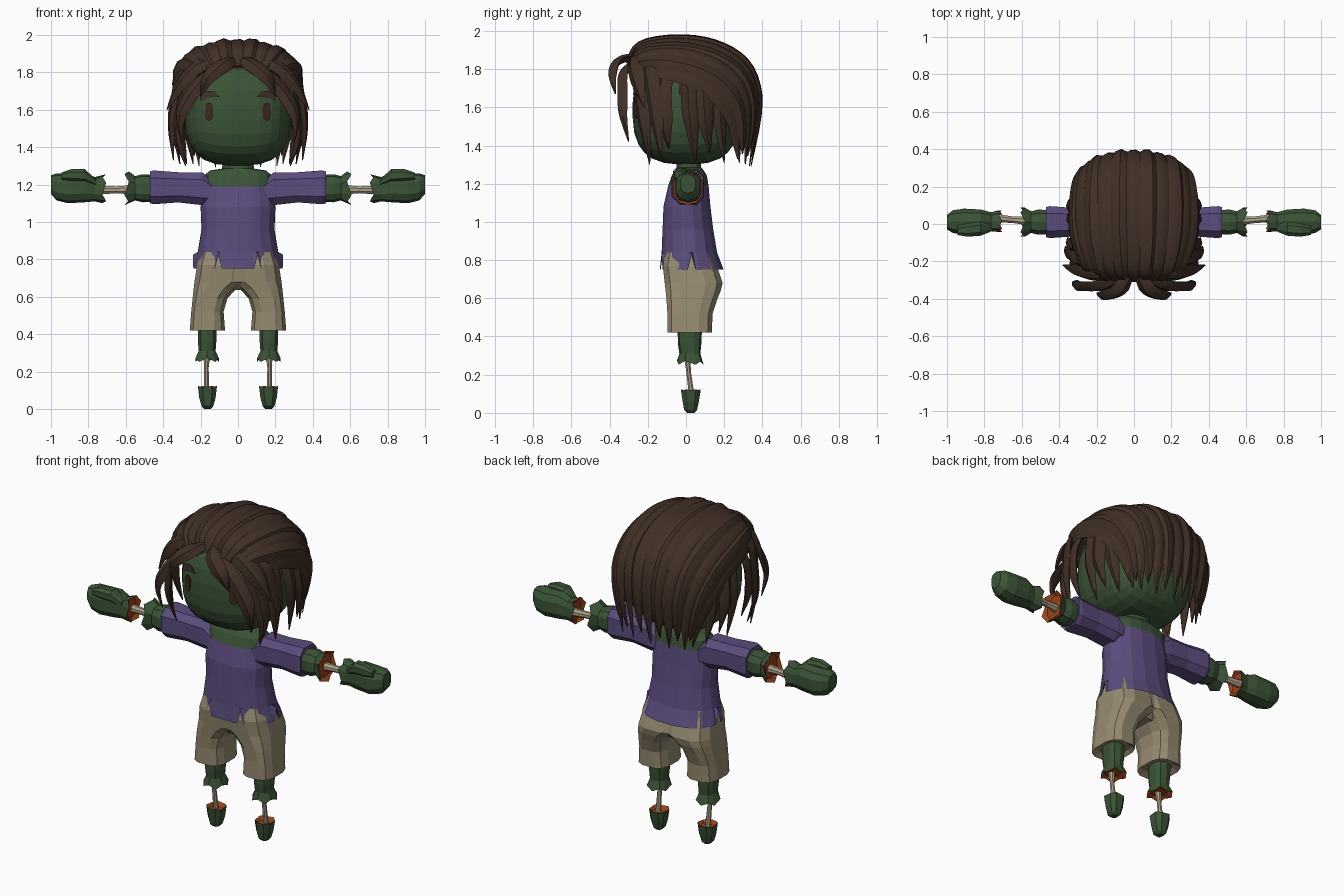
import bpy, bmesh, math
from mathutils import Vector


def material(name, rgb):
    m = bpy.data.materials.new(name)
    m.diffuse_color = (*rgb, 1)
    return m


SKIN = material("green skin", (0.043, 0.088, 0.037))
SHIRT = material("purple cloth", (0.105, 0.072, 0.205))
SHORTS = material("tan cloth", (0.31, 0.26, 0.165))
HAIR = material("brown hair", (0.052, 0.029, 0.019))
FLESH = material("raw flesh", (0.32, 0.055, 0.01))
BONE = material("bone", (0.42, 0.36, 0.25))
EYE = material("eye brown", (0.05, 0.022, 0.013))


def finish(name, bm, mats, mirror=False, smooth=False):
    bmesh.ops.recalc_face_normals(bm, faces=bm.faces)
    me = bpy.data.meshes.new(name)
    bm.to_mesh(me)
    bm.free()
    ob = bpy.data.objects.new(name, me)
    bpy.context.collection.objects.link(ob)
    for m in mats:
        me.materials.append(m)
    if mirror:
        ob.modifiers.new("mirror", 'MIRROR')
    if smooth:
        bpy.ops.object.select_all(action='DESELECT')
        ob.select_set(True)
        bpy.context.view_layer.objects.active = ob
        bpy.ops.object.shade_smooth_by_angle(angle=math.radians(35))
    return ob


def skin_rings(bm, rings, slots=None, caps=(True, True)):
    n = len(rings[0])
    vs = [[bm.verts.new(p) for p in r] for r in rings]
    for k in range(len(vs) - 1):
        for i in range(n):
            j = (i + 1) % n
            f = bm.faces.new((vs[k][i], vs[k][j], vs[k + 1][j], vs[k + 1][i]))
            f.material_index = slots[k + 1] if slots else 0
    for end, on in ((0, caps[0]), (-1, caps[1])):
        if on:
            bm.faces.new(vs[end]).material_index = slots[end] if slots else 0


def loft(name, axis, rows, mats, n=10, p=2.6, mirror=True, caps=(True, True),
         angles=None, notches=()):
    """rows: (position, a0, a1, b0, b1, material slot, jag) along the axis"""
    angles = angles or [2 * math.pi * (i + 0.5) / n for i in range(n)]
    rings, slots = [], []
    for k, row in enumerate(rows):
        t, a0, a1, b0, b1, slot, jag = (list(row) + [0, 0])[:7]
        ring = []
        for i, w in enumerate(angles):
            c, s = math.cos(w), math.sin(w)
            a = (a0 + a1) / 2 + (a1 - a0) / 2 * math.copysign(abs(c) ** (2 / p), c)
            b = (b0 + b1) / 2 + (b1 - b0) / 2 * math.copysign(abs(s) ** (2 / p), s)
            h = t + (jag if i % 2 else -jag)
            if k == 0 and i in notches:
                h += 0.075
            ring.append((h, a, b) if axis == 'x' else (a, b, h))
        rings.append(ring)
        slots.append(slot)
    bm = bmesh.new()
    skin_rings(bm, rings, slots, caps)
    return finish(name, bm, mats, mirror)


# Head: rounded box from a projected cube grid
HC, HR, HP = Vector((0, 0, 1.585)), Vector((0.285, 0.28, 0.285)), 2.8
bm = bmesh.new()
bmesh.ops.create_cube(bm, size=2)
bmesh.ops.subdivide_edges(bm, edges=bm.edges[:], cuts=6, use_grid_fill=True)
for v in bm.verts:
    k = sum(abs(c) ** HP for c in v.co) ** (-1 / HP)
    v.co = HC + Vector([v.co[i] * k * HR[i] for i in range(3)])
finish("head", bm, [SKIN])


def face_y(x, z):
    q = 1 - abs(x / HR.x) ** HP - abs((z - HC.z) / HR.z) ** HP
    return -HR.y * max(q, 0.01) ** (1 / HP)


def face_plate(name, outline, mat):
    bm = bmesh.new()
    skin_rings(bm, [[(x, face_y(x, z) + d, z) for x, z in outline] for d in (0.002, -0.007)])
    finish(name, bm, [mat], True)


# Eyes and eyebrows
capsule = [(0.155 + 0.02 * math.cos(a), 1.59 + (0.028 if math.sin(a) > 0 else -0.028)
            + 0.019 * math.sin(a)) for a in [math.pi * (i + 0.5) / 6 for i in range(12)]]
face_plate("eyes", capsule, EYE)
face_plate("eyebrows", [(0.10, 1.668), (0.135, 1.672), (0.20, 1.65), (0.205, 1.68),
                        (0.165, 1.70), (0.125, 1.698)], HAIR)

# Shirt body with slits in the hem, ending in a skin-coloured neckline
angles, notches = [], []
slits = [0, math.pi, math.radians(247), math.radians(293), math.radians(67), math.radians(113)]
slits = slits[:4]
regular = [2 * math.pi * (i + 0.5) / 16 for i in range(16)]
regular = [a for a in regular if all(abs(a - s) > 0.15 for s in slits)]
marks = [(a, False) for a in regular]
for s in slits:
    marks += [(s - 0.09, False), (s, True), (s + 0.09, False)]
marks.sort()
angles = [m[0] for m in marks]
notches = [i for i, m in enumerate(marks) if m[1]]
loft("shirt", 'z', [
    (0.75, -0.24, 0.24, -0.14, 0.20), (0.84, -0.215, 0.215, -0.13, 0.165),
    (0.96, -0.195, 0.195, -0.125, 0.145), (1.08, -0.20, 0.20, -0.12, 0.13),
    (1.19, -0.185, 0.185, -0.095, 0.12), (1.245, -0.185, 0.185, -0.075, 0.11, 1),
    (1.275, -0.15, 0.15, -0.055, 0.09, 1), (1.285, -0.085, 0.085, -0.05, 0.08, 1),
    (1.35, -0.08, 0.08, -0.05, 0.08, 1)],
    [SHIRT, SKIN], p=2.3, mirror=False, caps=(False, True), angles=angles, notches=notches)

# Sleeves
loft("sleeves", 'x', [
    (0.12, -0.07, 0.09, 1.10, 1.20), (0.19, -0.07, 0.095, 1.085, 1.27),
    (0.32, -0.07, 0.09, 1.10, 1.27), (0.45, -0.08, 0.10, 1.09, 1.28),
    (0.47, -0.075, 0.095, 1.095, 1.275), (0.465, -0.06, 0.08, 1.11, 1.26)],
    [SHIRT], n=8, p=3)

# Forearm stumps with torn ends
loft("forearm_stumps", 'x', [
    (0.44, -0.055, 0.075, 1.11, 1.25), (0.51, -0.06, 0.08, 1.105, 1.255),
    (0.55, -0.05, 0.07, 1.115, 1.245), (0.595, -0.07, 0.09, 1.09, 1.27, 0, 0.012),
    (0.58, -0.05, 0.07, 1.11, 1.25, 1)], [SKIN, FLESH])
loft("arm_bones", 'x', [
    (0.57, -0.008, 0.042, 1.145, 1.198), (0.65, 0.004, 0.042, 1.152, 1.192),
    (0.74, 0.008, 0.056, 1.145, 1.196)], [BONE], n=8, p=2)

# Hands and thumbs
loft("hands", 'x', [
    (0.73, -0.03, 0.06, 1.12, 1.24, 1), (0.715, -0.045, 0.075, 1.10, 1.255, 1, 0.01),
    (0.765, -0.04, 0.065, 1.11, 1.24), (0.82, -0.055, 0.08, 1.105, 1.265),
    (0.91, -0.06, 0.085, 1.10, 1.26), (0.97, -0.05, 0.075, 1.115, 1.26),
    (1.0, -0.03, 0.05, 1.15, 1.25)], [SKIN, FLESH])
loft("thumbs", 'x', [
    (0.76, -0.04, 0.01, 1.19, 1.23), (0.82, -0.065, 0.015, 1.21, 1.285),
    (0.89, -0.07, 0.005, 1.215, 1.285), (0.945, -0.06, -0.01, 1.225, 1.265)],
    [SKIN], n=8)

# Shorts: legs meeting at the crotch, plus the waist hidden below the shirt
loft("shorts_legs", 'z', [
    (0.44, 0.09, 0.23, -0.07, 0.11), (0.42, 0.067, 0.26, -0.10, 0.138),
    (0.52, 0.075, 0.252, -0.10, 0.142), (0.59, 0.055, 0.245, -0.105, 0.165),
    (0.64, 0.01, 0.24, -0.11, 0.185), (0.68, -0.05, 0.236, -0.115, 0.195),
    (0.77, -0.06, 0.222, -0.125, 0.165), (0.84, -0.06, 0.20, -0.11, 0.14)],
    [SHORTS], n=12, p=3)
loft("shorts_seat", 'z', [
    (0.635, -0.09, 0.09, -0.06, 0.13), (0.68, -0.12, 0.12, -0.11, 0.18),
    (0.77, -0.19, 0.19, -0.12, 0.16), (0.84, -0.18, 0.18, -0.11, 0.13)],
    [SHORTS], n=12, p=2.6, mirror=False)

# Shin stumps, leg bones and feet
loft("shin_stumps", 'z', [
    (0.46, 0.112, 0.218, -0.045, 0.085), (0.36, 0.114, 0.216, -0.042, 0.08),
    (0.31, 0.118, 0.212, -0.035, 0.075), (0.262, 0.10, 0.23, -0.048, 0.092, 0, 0.01),
    (0.28, 0.125, 0.205, -0.03, 0.07, 1)], [SKIN, FLESH])
loft("leg_bones", 'z', [
    (0.29, 0.147, 0.187, -0.012, 0.026), (0.22, 0.156, 0.182, 0.0, 0.026),
    (0.09, 0.152, 0.184, 0.014, 0.046)], [BONE], n=8, p=2)
loft("feet", 'z', [
    (0.105, 0.125, 0.20, -0.005, 0.055, 1), (0.12, 0.11, 0.217, -0.03, 0.08, 1, 0.003),
    (0.06, 0.117, 0.21, -0.02, 0.07), (0.015, 0.13, 0.197, -0.012, 0.06),
    (0.0, 0.145, 0.182, 0.005, 0.045)], [SKIN, FLESH], n=8)


def spline(pts, steps=4):
    P = [Vector(p) for p in pts]
    P = [2 * P[0] - P[1]] + P + [2 * P[-1] - P[-2]]
    out = []
    for i in range(1, len(P) - 2):
        a, b, c, d = P[i - 1:i + 3]
        for k in range(steps):
            t = k / steps
            out.append(0.5 * (2 * b + (c - a) * t + (2 * a - 5 * b + 4 * c - d) * t * t
                              + (3 * b - a - 3 * c + d) * t ** 3))
    return out + [P[-2]]


def lock(bm, pts, width, thick, root=0.6):
    """Tapered lock of hair lying flat against the head"""
    path = spline(pts)
    last = len(path) - 1
    rings = []
    for i, c in enumerate(path):
        t = i / last
        tan = (path[min(i + 1, last)] - path[max(i - 1, 0)]).normalized()
        out = c - Vector((0, 0.03, min(1.6, c.z + 0.1)))
        out = (out - tan * out.dot(tan)).normalized()
        side = tan.cross(out)
        k = min(root + (1 - root) * t / 0.25, 1, max(0.04, ((1 - t) / 0.4) ** 0.8))
        w, h = width * k, thick * min(1, k + 0.1)
        rings.append([c + side * w * a + out * h * b for a, b in
                      ((-1, -0.2), (-0.5, 0.75), (0.2, 1), (1, -0.2), (0.5, -0.7), (-0.5, -0.7))])
    skin_rings(bm, rings)


# Hair cap filling the gaps between locks
bm = bmesh.new()
bmesh.ops.create_uvsphere(bm, u_segments=24, v_segments=16, radius=1)
for v in bm.verts:
    v.co = Vector((v.co.x * 0.315, v.co.y * 0.325 + 0.045, v.co.z * 0.35 + 1.6))
low = [f for f in bm.faces if f.calc_center_median().z
       < 1.72 - 0.6 * (f.calc_center_median().y + 0.05)]
bmesh.ops.delete(bm, geom=low, context='FACES')
finish("hair_cap", bm, [HAIR], smooth=True)

# Top locks swept from the forehead over the crown and down the back
MID = [(-0.30, 1.83), (-0.24, 1.925), (-0.05, 1.96), (0.15, 1.935), (0.31, 1.84),
       (0.38, 1.67), (0.37, 1.47), (0.34, 1.29)]
EDGE = [(0.20, -0.27, 1.79), (0.27, -0.20, 1.81), (0.32, -0.05, 1.79), (0.325, 0.10, 1.73),
        (0.31, 0.20, 1.64), (0.285, 0.25, 1.54), (0.26, 0.27, 1.43), (0.24, 0.28, 1.31)]
bm = bmesh.new()
for i in range(-6, 7):
    s, c = math.sin(i * math.pi / 12), math.cos(i * math.pi / 12)
    pts = [(e[0] * s, e[1] + (m[0] - e[1]) * c, e[2] + (m[1] - e[2]) * c)
           for m, e in zip(MID, EDGE)]
    x, y, z = pts[-1]
    pts[-1] = (x, y, z + 0.05 * (i % 2))
    lock(bm, pts, 0.062, 0.026 if i % 2 else 0.018)
finish("top_locks", bm, [HAIR], smooth=True)

# Side locks hanging past the cheeks
bm = bmesh.new()
for y, tip in ((-0.12, 1.38), (0.02, 1.31), (0.095, 1.36), (0.17, 1.31), (0.24, 1.33)):
    x = 0.325 - 0.5 * max(0, y - 0.1)
    lock(bm, [(x - 0.03, y * 0.8, 1.79), (x + 0.005, y, 1.67), (x + 0.015, y + 0.01, 1.52),
              (x - 0.015, y + 0.03, tip)], 0.047, 0.022)
finish("side_locks", bm, [HAIR], True, True)

# Fringe parted in the middle
bm = bmesh.new()
for pts, w in (
    ([(0.02, -0.26, 1.87), (0.08, -0.355, 1.84), (0.16, -0.385, 1.77), (0.20, -0.37, 1.67)], 0.045),
    ([(0.09, -0.25, 1.88), (0.22, -0.27, 1.83), (0.31, -0.25, 1.73), (0.38, -0.22, 1.60)], 0.05),
    ([(0.04, -0.27, 1.84), (0.17, -0.33, 1.77), (0.265, -0.335, 1.66), (0.31, -0.33, 1.55),
      (0.30, -0.30, 1.42)], 0.045),
    ([(0.13, -0.24, 1.84), (0.26, -0.25, 1.75), (0.305, -0.23, 1.6), (0.32, -0.21, 1.45),
      (0.28, -0.19, 1.30)], 0.045),
    ([(0.20, -0.20, 1.86), (0.30, -0.19, 1.78), (0.335, -0.17, 1.65), (0.355, -0.15, 1.5),
      (0.345, -0.13, 1.33)], 0.05)):
    lock(bm, pts, w, 0.022)
finish("fringe", bm, [HAIR], True, True)
